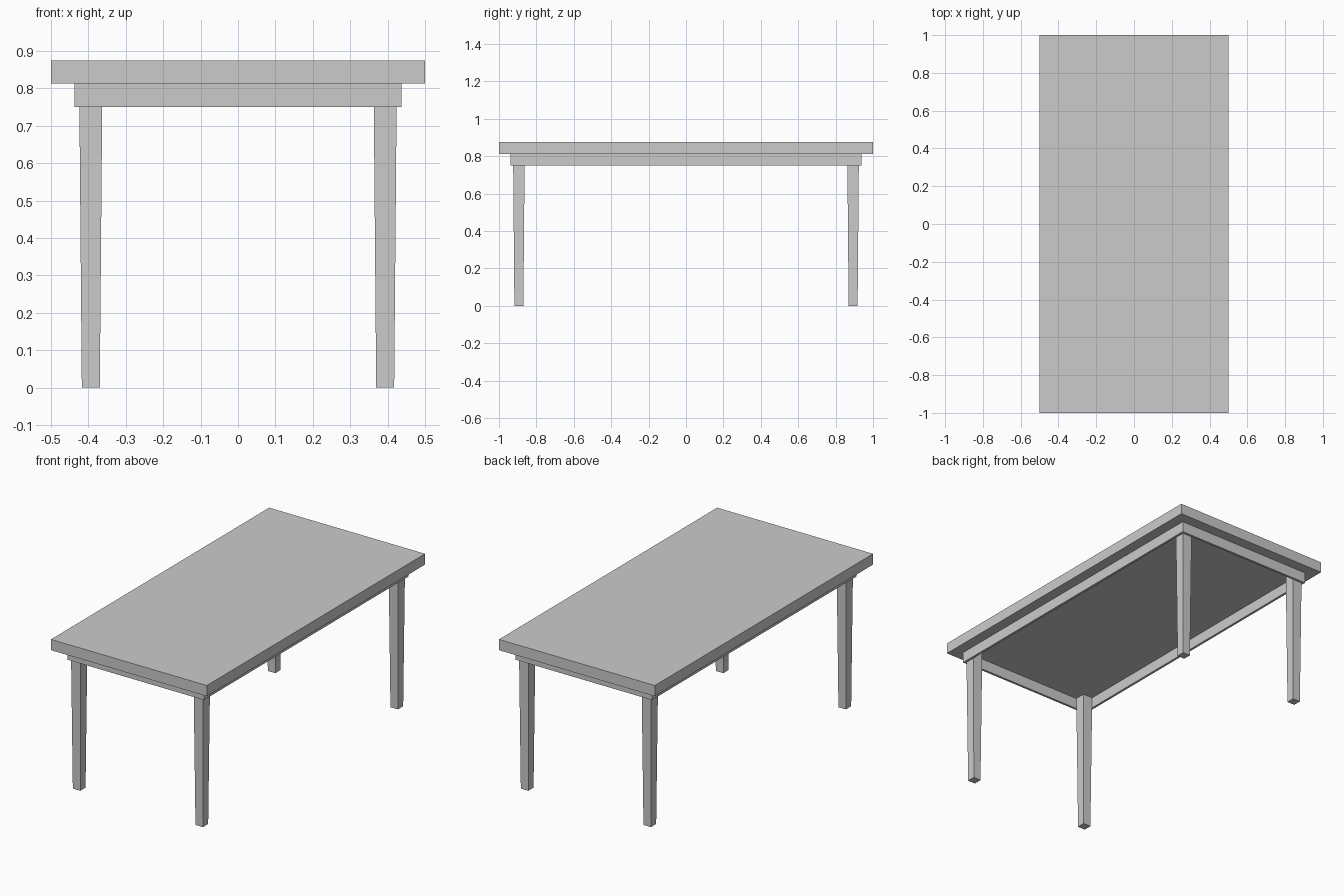
import bpy, bmesh

if "Cube" in bpy.data.objects:
    bpy.data.objects.remove(bpy.data.objects["Cube"])


def add_tapered_box(name, center, bottom_size, top_size, z0, z1):
    """Box whose bottom and top rectangles may differ in size."""
    bm = bmesh.new()
    bmesh.ops.create_cube(bm, size=1)
    for v in bm.verts:
        sx, sy = top_size if v.co.z > 0 else bottom_size
        v.co = (center[0] + v.co.x * sx, center[1] + v.co.y * sy,
                z1 if v.co.z > 0 else z0)
    mesh = bpy.data.meshes.new(name)
    bm.to_mesh(mesh)
    bm.free()
    obj = bpy.data.objects.new(name, mesh)
    bpy.context.collection.objects.link(obj)
    return obj


def add_box(name, center, size, z0, z1):
    return add_tapered_box(name, center, size, size, z0, z1)


TOP_Z, UNDER_Z, APRON_Z = 0.875, 0.8125, 0.75
AX, AY, T = 0.4375, 0.9375, 0.0135   # apron half sizes and board thickness
LX, LY = 0.3935, 0.8935              # leg centres

# Tabletop slab
add_box("tabletop", (0, 0), (1, 2), UNDER_Z, TOP_Z)

# Apron boards forming an open frame under the top
for s, side, end in ((-1, "left", "front"), (1, "right", "back")):
    add_box(f"{side}_apron", (s * (AX - T / 2), 0), (T, 2 * AY), APRON_Z, UNDER_Z)
    add_box(f"{end}_apron", (0, s * (AY - T / 2)), (2 * (AX - T), T), APRON_Z, UNDER_Z)

# Tapered square legs inside the apron corners
for sx, side in ((-1, "left"), (1, "right")):
    for sy, end in ((-1, "front"), (1, "back")):
        add_tapered_box(f"{end}_{side}_leg", (sx * LX, sy * LY),
                        (0.048, 0.048), (0.062, 0.062), 0, UNDER_Z)
